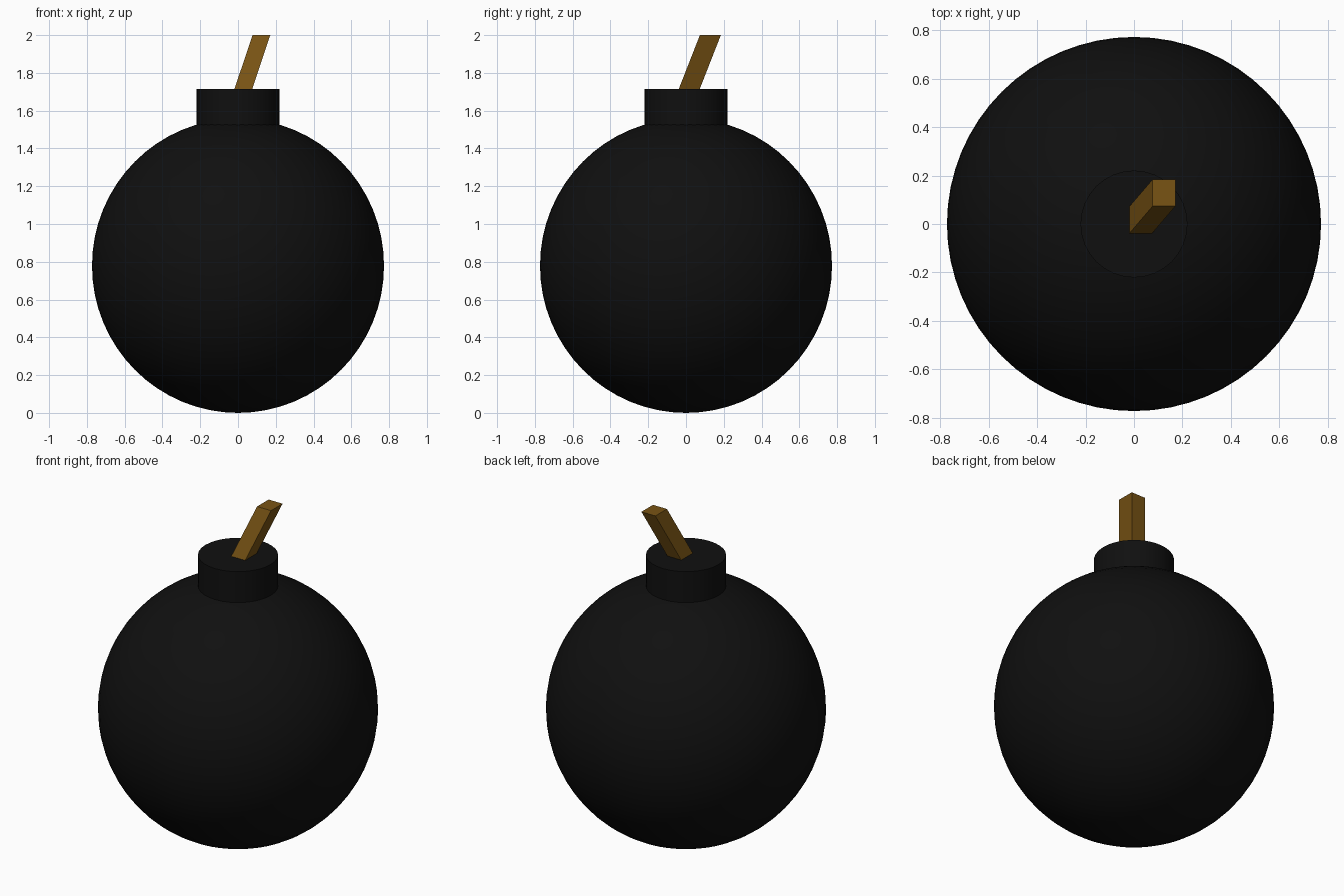
import bpy, bmesh
from mathutils import Matrix, Vector

if "Cube" in bpy.data.objects:
    bpy.data.objects.remove(bpy.data.objects["Cube"])


def material(name, rgb):
    m = bpy.data.materials.new(name)
    m.diffuse_color = (*rgb, 1)
    m.use_nodes = True
    m.node_tree.nodes["Principled BSDF"].inputs["Base Color"].default_value = m.diffuse_color
    return m


black = material("black_iron", (0.005, 0.005, 0.005))
brown = material("fuse_brown", (0.19, 0.088, 0.007))

# Round body, resting on the ground
bpy.ops.mesh.primitive_uv_sphere_add(segments=64, ring_count=32, radius=1, location=(0, 0, 0.779))
body = bpy.context.object
body.name = "body"
body.scale = (0.773, 0.773, 0.779)
bpy.ops.object.transform_apply(location=False, scale=True)
bpy.ops.object.shade_smooth()
body.data.materials.append(black)

# Short cylindrical neck sunk into the top of the body
neck_bottom, neck_top = 1.48, 1.714
bpy.ops.mesh.primitive_cylinder_add(vertices=32, radius=0.221, depth=neck_top - neck_bottom,
                                    location=(0, 0, (neck_top + neck_bottom) / 2))
neck = bpy.context.object
neck.name = "neck"
bpy.ops.object.shade_smooth_by_angle()
neck.data.materials.append(black)

# Leaning square fuse: a box sheared sideways so its ends stay level
bm = bmesh.new()
bmesh.ops.create_cube(bm, size=1, matrix=Matrix.Diagonal((0.094, 0.111, 0.286, 1)))
for v in bm.verts:
    side = 1 if v.co.z > 0 else -1
    v.co += Vector((0.048 * side, 0.056 * side, 0))
mesh = bpy.data.meshes.new("fuse")
bm.to_mesh(mesh)
bm.free()
fuse = bpy.data.objects.new("fuse", mesh)
fuse.location = (0.076, 0.073, 1.857)
bpy.context.collection.objects.link(fuse)
mesh.materials.append(brown)
